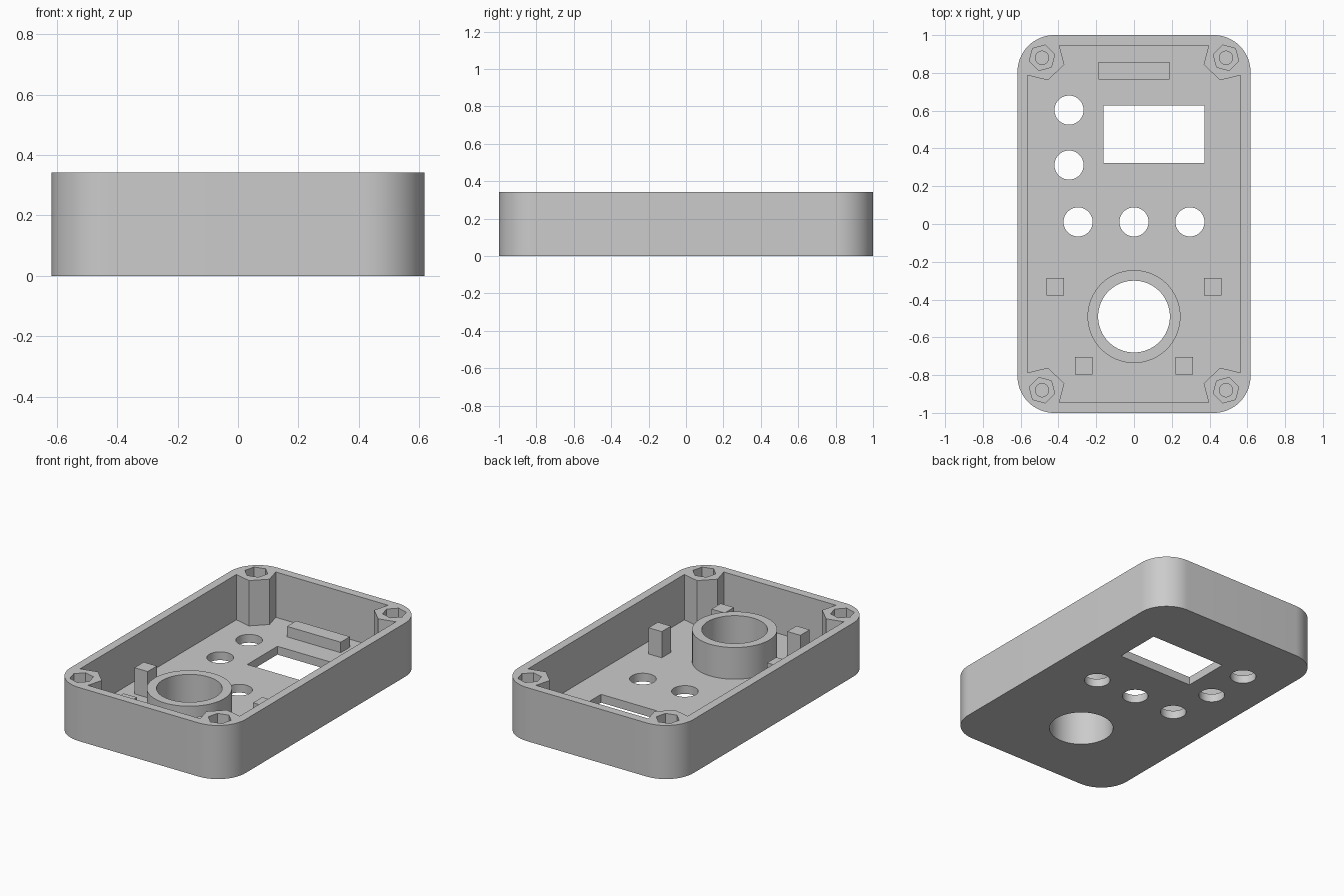
import bpy, bmesh
from math import sin, cos, radians, pi

if "Cube" in bpy.data.objects:
    bpy.data.objects.remove(bpy.data.objects["Cube"], do_unlink=True)

HX, HY, H = 0.617, 1.0, 0.342      # outer half sizes and height
WALL, FLOOR, CORNER = 0.054, 0.053, 0.195
RING_Y, RING_IN, RING_OUT = -0.49, 0.19, 0.246
SIGNS = [(1, 1), (-1, 1), (-1, -1), (1, -1)]
BOSSES = [(sx * 0.487, sy * 0.88, 45 if sx == sy else -45) for sx, sy in SIGNS]

grey = bpy.data.materials.new("light grey plastic")
grey.use_nodes = True
grey.diffuse_color = (0.6, 0.6, 0.6, 1)
grey.node_tree.nodes["Principled BSDF"].inputs["Base Color"].default_value = (0.6, 0.6, 0.6, 1)


def ngon(x, y, r, sides=64, turn=0):
    return [(x + r * cos(2 * pi * i / sides + radians(turn)),
             y + r * sin(2 * pi * i / sides + radians(turn))) for i in range(sides)]


def rect(x, y, w, d):
    return [(x + sx * w / 2, y + sy * d / 2) for sx, sy in SIGNS]


def rounded_rect(hx, hy, r, steps=18):
    pts = []
    for k, (sx, sy) in enumerate(SIGNS):
        for i in range(steps + 1):
            a = pi / 2 * (k + i / steps)
            pts.append((sx * (hx - r) + r * cos(a), sy * (hy - r) + r * sin(a)))
    return pts


def prisms(name, profiles, z0, z1):
    """Extrude counter-clockwise outlines between two heights into one object."""
    bm = bmesh.new()
    for pts in profiles:
        low = [bm.verts.new((x, y, z0)) for x, y in pts]
        top = [bm.verts.new((x, y, z1)) for x, y in pts]
        bm.faces.new(low[::-1])
        bm.faces.new(top)
        for i in range(len(pts)):
            j = (i + 1) % len(pts)
            bm.faces.new((low[i], low[j], top[j], top[i]))
    mesh = bpy.data.meshes.new(name)
    bm.to_mesh(mesh)
    bm.free()
    mesh.materials.append(grey)
    ob = bpy.data.objects.new(name, mesh)
    bpy.context.collection.objects.link(ob)
    return ob


def activate(ob):
    bpy.ops.object.select_all(action='DESELECT')
    ob.select_set(True)
    bpy.context.view_layer.objects.active = ob


def cut(ob, profiles, z0, z1):
    cutter = prisms("cutter", profiles, z0, z1)
    cutter.hide_render = True
    mod = ob.modifiers.new("cut", 'BOOLEAN')
    mod.operation, mod.solver, mod.object = 'DIFFERENCE', 'EXACT', cutter
    activate(ob)
    bpy.ops.object.modifier_apply(modifier=mod.name)
    bpy.data.objects.remove(cutter, do_unlink=True)


# Cavity outline: a rectangle notched around the four corner bosses
notch = [(HX - WALL, 0.787), (0.455, 0.761), (0.369, 0.845), (0.396, HY - WALL)]
cavity = []
for sx, sy in SIGNS:
    quarter = notch if sx == sy else notch[::-1]
    cavity += [(sx * x, sy * y) for x, y in quarter]

# Shell with cavity, nut pockets and screw holes
shell = prisms("case_shell", [rounded_rect(HX, HY, CORNER)], 0, H)
cut(shell, [cavity], FLOOR, H + 0.1)
cut(shell, [ngon(x, y, 0.07, 6, t) for x, y, t in BOSSES], H - 0.06, H + 0.1)
cut(shell, [ngon(x, y, 0.035, 32) for x, y, t in BOSSES], FLOOR, H + 0.1)

# Floor openings: display window, button holes, large round opening
holes = [(-0.344, 0.603), (-0.344, 0.312), (-0.296, 0.011), (0, 0.011), (0.296, 0.011)]
openings = [ngon(x, y, 0.077) for x, y in holes]
openings += [rect(0.106, 0.475, 0.534, 0.304), ngon(0, RING_Y, RING_IN)]
cut(shell, openings, -0.1, FLOOR + 0.1)

# Raised collar around the large opening
collar = prisms("round_collar", [ngon(0, RING_Y, RING_OUT)], FLOOR, 0.255)
cut(collar, [ngon(0, RING_Y, RING_IN)], -0.1, 0.5)

# Support bar and standoff posts
bar = prisms("support_bar", [rect(0, 0.811, 0.378, 0.093)], FLOOR, 0.12)
parts = [shell, collar, bar]
for label, px, py in (("rear", 0.418, -0.333), ("front", 0.267, -0.751)):
    for side, s in (("left", 1), ("right", -1)):
        parts.append(prisms(f"{label}_{side}_post", [rect(s * px, py, 0.093, 0.093)], FLOOR, 0.22))

for part in parts:
    activate(part)
    bpy.ops.object.shade_smooth_by_angle(angle=radians(30))
